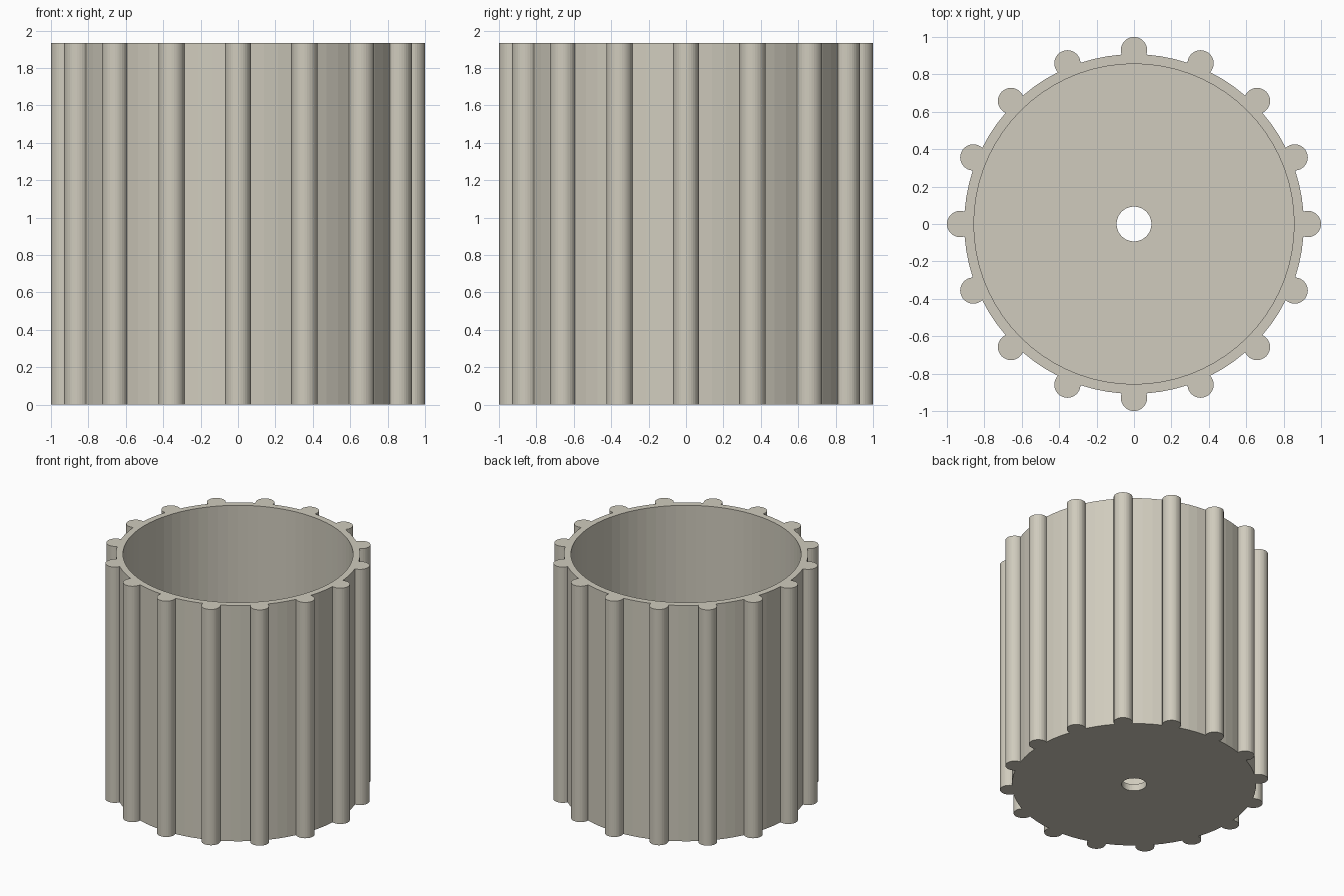
import bpy
import bmesh
import math

if "Cube" in bpy.data.objects:
    bpy.data.objects.remove(bpy.data.objects["Cube"])

HEIGHT = 1.935
BODY_R = 0.908      # outer wall
INNER_R = 0.856     # cavity
HOLE_R = 0.093      # drain hole in the floor
FLOOR = 0.055
RIBS, RIB_R, RIB_DIST = 16, 0.07, 0.93
RIB_STEPS, GAP_STEPS = 20, 3


def circle(radius, count):
    return [(radius * math.cos(2 * math.pi * i / count),
             radius * math.sin(2 * math.pi * i / count)) for i in range(count)]


def ribbed_outline():
    """Round body outline merged with the half-sunk round ribs."""
    cos_phi = (BODY_R**2 - RIB_DIST**2 - RIB_R**2) / (2 * RIB_DIST * RIB_R)
    phi = math.acos(cos_phi)
    half = math.asin(RIB_R * math.sin(phi) / BODY_R)
    step = 2 * math.pi / RIBS
    points = []
    for k in range(RIBS):
        a = k * step
        for i in range(RIB_STEPS + 1):
            t = a - phi + 2 * phi * i / RIB_STEPS
            points.append((RIB_DIST * math.cos(a) + RIB_R * math.cos(t),
                           RIB_DIST * math.sin(a) + RIB_R * math.sin(t)))
        for i in range(1, GAP_STEPS):
            t = a + half + (step - 2 * half) * i / GAP_STEPS
            points.append((BODY_R * math.cos(t), BODY_R * math.sin(t)))
    return points


bm = bmesh.new()


def ring(points, z):
    verts = [bm.verts.new((x, y, z)) for x, y in points]
    return verts, [bm.edges.new((verts[i - 1], verts[i])) for i in range(len(verts))]


def wall(low, high):
    for i in range(len(low)):
        bm.faces.new((low[i - 1], low[i], high[i], high[i - 1]))


def cap(outer_edges, inner_edges):
    bmesh.ops.triangle_fill(bm, edges=outer_edges + inner_edges, use_beauty=True)


outline, cavity, hole = ribbed_outline(), circle(INNER_R, 72), circle(HOLE_R, 48)
out_low, out_low_e = ring(outline, 0)
out_top, out_top_e = ring(outline, HEIGHT)
cav_low, cav_low_e = ring(cavity, FLOOR)
cav_top, cav_top_e = ring(cavity, HEIGHT)
hole_low, hole_low_e = ring(hole, 0)
hole_top, hole_top_e = ring(hole, FLOOR)

wall(out_low, out_top)           # ribbed outside
wall(cav_low, cav_top)           # cavity side
wall(hole_low, hole_top)         # drain hole side
cap(out_top_e, cav_top_e)        # rim
cap(cav_low_e, hole_top_e)       # floor
cap(out_low_e, hole_low_e)       # underside
bmesh.ops.recalc_face_normals(bm, faces=bm.faces)

mesh = bpy.data.meshes.new("ribbed_cup")
bm.to_mesh(mesh)
bm.free()
cup = bpy.data.objects.new("ribbed_cup", mesh)
bpy.context.collection.objects.link(cup)

mat = bpy.data.materials.new("warm_grey")
mat.diffuse_color = (0.63, 0.60, 0.51, 1)
mat.use_nodes = True
mat.node_tree.nodes["Principled BSDF"].inputs["Base Color"].default_value = mat.diffuse_color
mesh.materials.append(mat)
